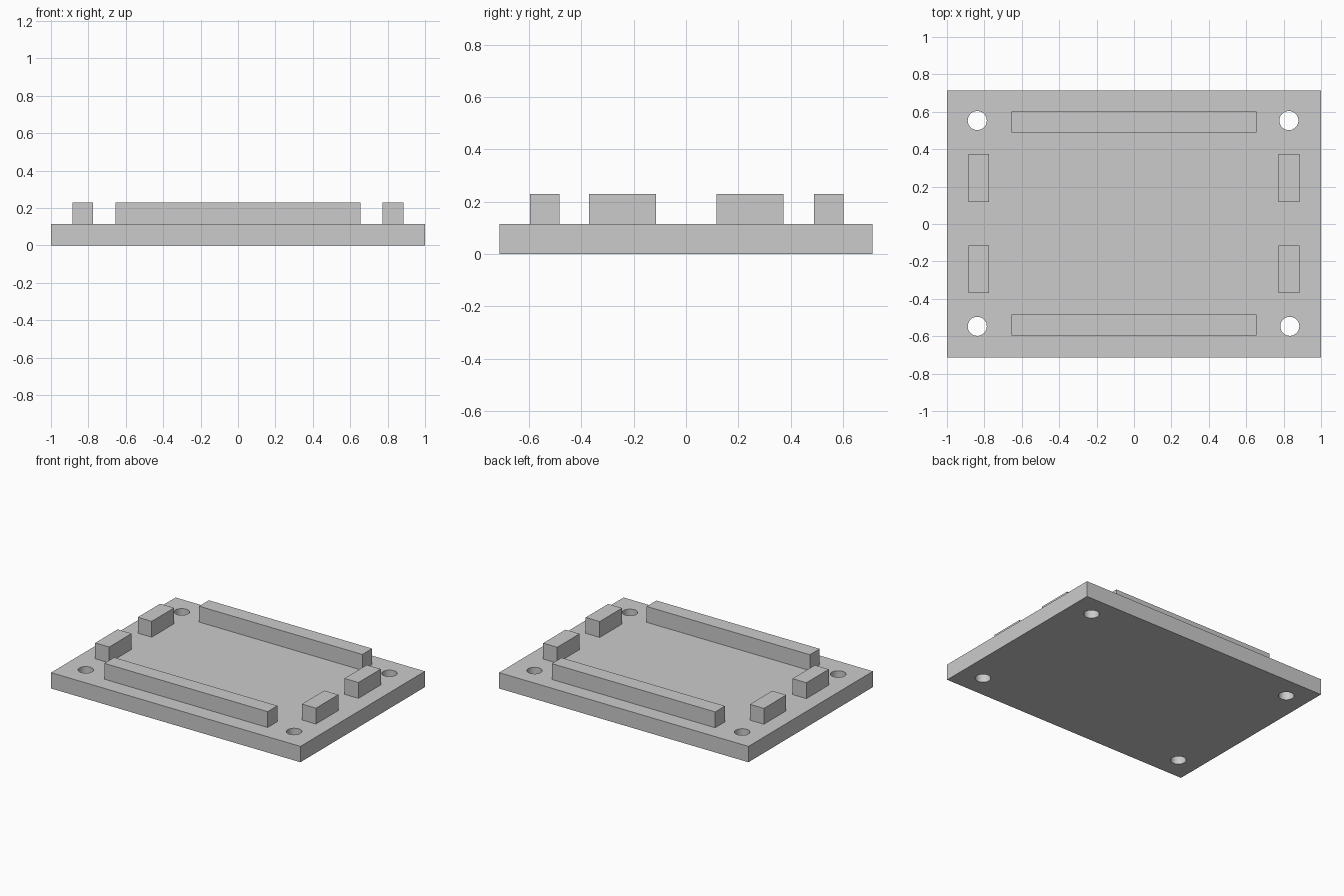
import bpy
import math

if "Cube" in bpy.data.objects:
    bpy.data.objects.remove(bpy.data.objects["Cube"], do_unlink=True)

# Single plain grey
grey = bpy.data.materials.new("plain_grey")
grey.use_nodes = True
colour = (0.6, 0.6, 0.6, 1)
grey.diffuse_color = colour
grey.node_tree.nodes["Principled BSDF"].inputs["Base Color"].default_value = colour

PLATE_TOP = 0.115
BLOCK_TOP = 0.23


def box(name, centre_x, centre_y, size_x, size_y, bottom, top):
    bpy.ops.mesh.primitive_cube_add(size=1, location=(centre_x, centre_y, (bottom + top) / 2))
    obj = bpy.context.object
    obj.name = name
    obj.scale = (size_x, size_y, top - bottom)
    bpy.ops.object.transform_apply(location=False, rotation=False, scale=True)
    obj.data.materials.append(grey)
    return obj


# Base plate
plate = box("base_plate", 0, 0, 2, 1.426, 0, PLATE_TOP)

# Screw holes drilled through the corners
for x, y in [(-0.838, 0.553), (0.828, 0.553), (-0.838, -0.547), (0.833, -0.547)]:
    bpy.ops.mesh.primitive_cylinder_add(vertices=32, radius=0.051, depth=0.5, location=(x, y, 0))
    cutter = bpy.context.object
    cutter.name = "hole_cutter"
    cutter.hide_render = True
    cutter.data.materials.append(grey)
    bpy.context.view_layer.objects.active = plate
    hole = plate.modifiers.new("screw_hole", "BOOLEAN")
    hole.operation = "DIFFERENCE"
    hole.solver = "EXACT"
    hole.object = cutter
    bpy.ops.object.modifier_apply(modifier=hole.name)
    bpy.data.objects.remove(cutter, do_unlink=True)

bpy.ops.object.select_all(action="DESELECT")
plate.select_set(True)
bpy.context.view_layer.objects.active = plate
bpy.ops.object.shade_smooth_by_angle(angle=math.radians(30))

# Long rails at front and back
box("front_rail", 0, -0.54, 1.31, 0.112, PLATE_TOP, BLOCK_TOP)
box("back_rail", 0, 0.545, 1.31, 0.112, PLATE_TOP, BLOCK_TOP)

# Short blocks along each side
for side, x in (("left", 0.828), ("right", -0.83)):
    for end, y in (("front", -0.242), ("back", 0.245)):
        box(f"{end}_{side}_block", x, y, 0.112, 0.256, PLATE_TOP, BLOCK_TOP)
